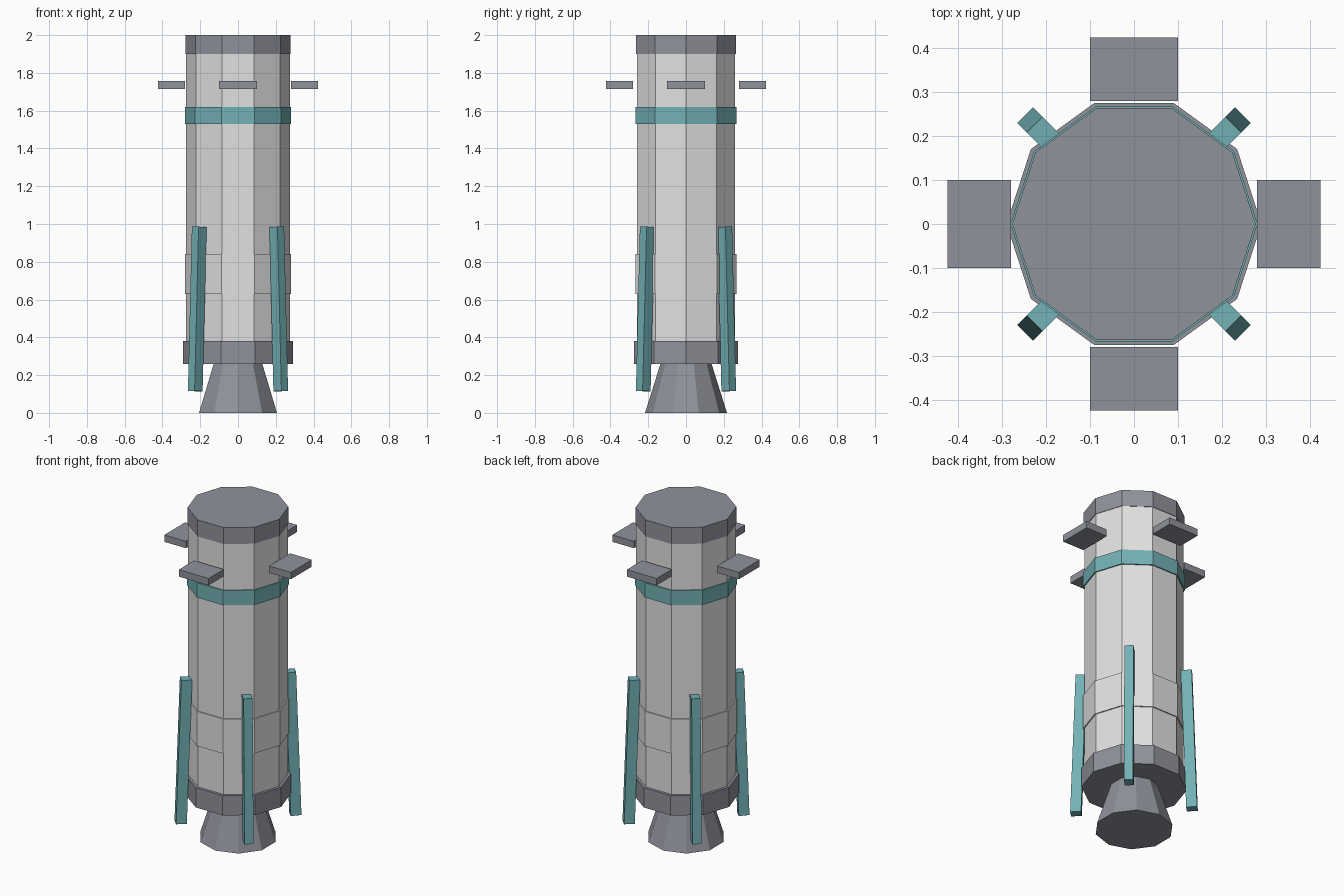
import bpy
from math import pi, radians, atan2, cos, sin
from mathutils import Matrix, Vector

if "Cube" in bpy.data.objects:
    bpy.data.objects.remove(bpy.data.objects["Cube"], do_unlink=True)


def material(name, colour):
    m = bpy.data.materials.new(name)
    m.use_nodes = True
    m.diffuse_color = (*colour, 1)
    m.node_tree.nodes["Principled BSDF"].inputs["Base Color"].default_value = (*colour, 1)
    return m


white = material("hull white", (0.75, 0.75, 0.75))
grey = material("metal grey", (0.28, 0.29, 0.33))
teal = material("trim teal", (0.17, 0.44, 0.46))


def drum(name, z0, z1, r0, r1, mat, turn=pi / 2):
    """Ten-sided drum or cone between two heights."""
    bpy.ops.mesh.primitive_cone_add(vertices=10, radius1=r0, radius2=r1, depth=z1 - z0,
                                    location=(0, 0, (z0 + z1) / 2))
    ob = bpy.context.object
    ob.name = name
    ob.data.transform(Matrix.Rotation(turn, 4, "Z"))
    ob.data.materials.append(mat)
    return ob


def box(name, size, matrix, mat):
    bpy.ops.mesh.primitive_cube_add(size=1)
    ob = bpy.context.object
    ob.name = name
    ob.data.transform(Matrix.Diagonal((*size, 1)))
    ob.matrix_world = matrix
    ob.data.materials.append(mat)
    return ob


# Hull and its rings
drum("hull", 0.32, 1.92, 0.274, 0.274, white)
drum("top_cap", 1.90, 2.0, 0.277, 0.277, grey)
drum("upper_band", 1.53, 1.62, 0.281, 0.281, teal)
drum("lower_band", 0.63, 0.84, 0.281, 0.281, white)
drum("base_ring", 0.26, 0.38, 0.290, 0.290, grey)

# Engine bell, with corners on the x axis
drum("engine_nozzle", 0.0, 0.27, 0.217, 0.132, grey, turn=0)

# Four flat steering fins
for i, side in enumerate(("left", "back", "right", "front")):
    spin = Matrix.Rotation(i * pi / 2, 4, "Z")
    box(f"{side}_fin", (0.145, 0.20, 0.042),
        spin @ Matrix.Translation((0.352, 0, 1.735)), grey)

# Four folded legs, leaning outward towards the foot
lean = atan2(0.03, 0.87)
for i, corner in enumerate(("back_left", "back_right", "front_right", "front_left")):
    spin = Matrix.Rotation(radians(45 + 90 * i), 4, "Z")
    box(f"{corner}_leg", (0.06, 0.05, 0.87),
        spin @ Matrix.Translation((0.305, 0, 0.55)) @ Matrix.Rotation(-lean, 4, "Y"), teal)
